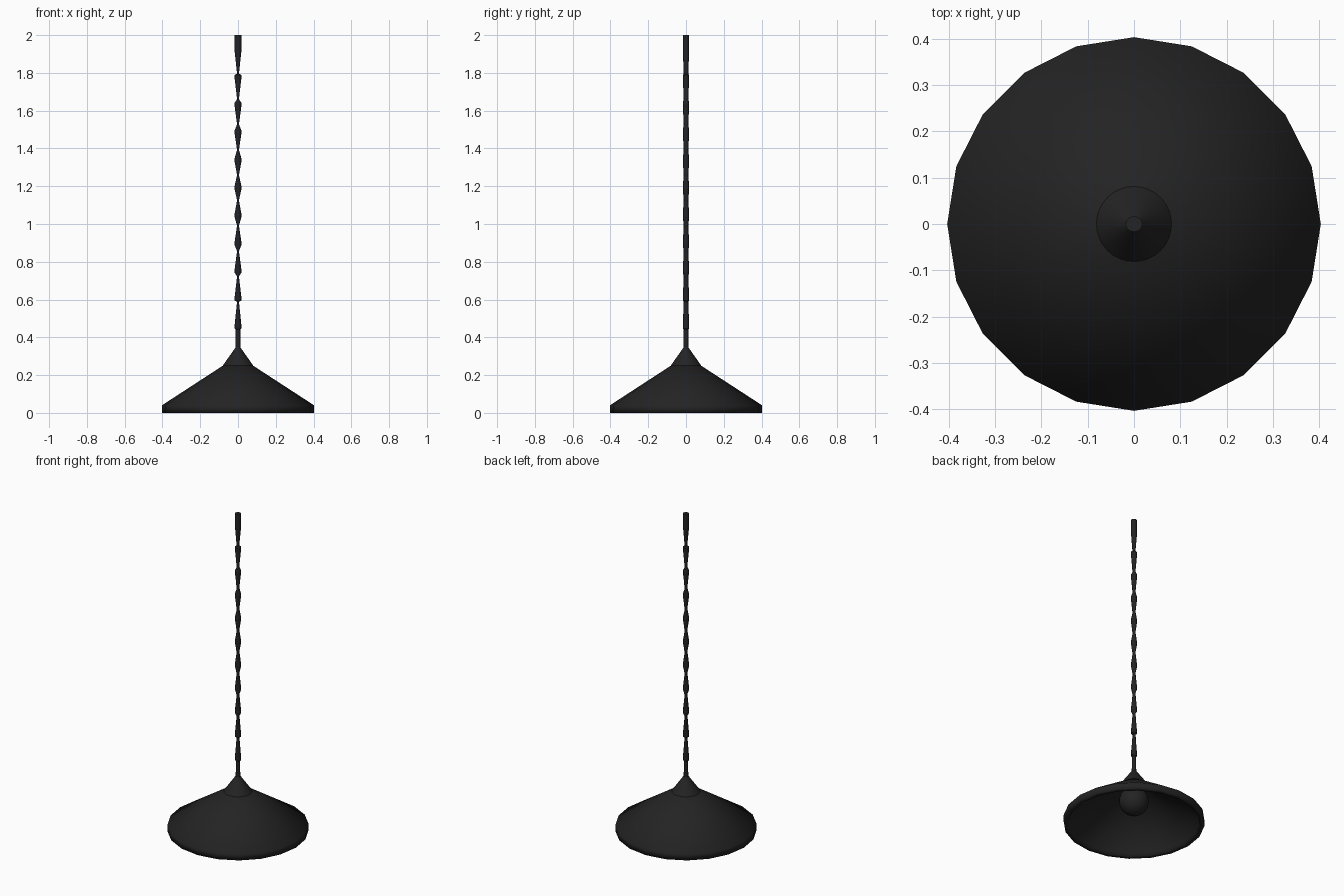
import bpy, bmesh, math

if "Cube" in bpy.data.objects:
    bpy.data.objects.remove(bpy.data.objects["Cube"])

black = bpy.data.materials.new("matte_black")
black.diffuse_color = (0.017, 0.017, 0.017, 1)
black.use_nodes = True
black.node_tree.nodes["Principled BSDF"].inputs["Base Color"].default_value = black.diffuse_color


def lathe(name, profile, sides, cap_ends=False, angle=40):
    """Stack elliptical rings (rx, ry, z) along a profile."""
    bm = bmesh.new()
    rings = []
    for rx, ry, z in profile:
        rings.append([bm.verts.new((rx * math.cos(2 * math.pi * i / sides),
                                    ry * math.sin(2 * math.pi * i / sides), z))
                      for i in range(sides)])
    for a, b in zip(rings, rings[1:]):
        for i in range(sides):
            j = (i + 1) % sides
            bm.faces.new((a[i], a[j], b[j], b[i]))
    if cap_ends:
        bm.faces.new(rings[0][::-1])
        bm.faces.new(rings[-1])
    bmesh.ops.recalc_face_normals(bm, faces=bm.faces)
    mesh = bpy.data.meshes.new(name)
    bm.to_mesh(mesh)
    bm.free()
    mesh.materials.append(black)
    ob = bpy.data.objects.new(name, mesh)
    bpy.context.collection.objects.link(ob)
    bpy.ops.object.select_all(action='DESELECT')
    ob.select_set(True)
    bpy.context.view_layer.objects.active = ob
    bpy.ops.object.shade_smooth_by_angle(angle=math.radians(angle))
    return ob


# Conical shade: inner cone, lip at the bottom, short vertical rim, outer cone
lathe("shade", [(r, r, z) for r, z in
                [(0.07, 0.225), (0.375, 0.02), (0.378, 0), (0.403, 0), (0.403, 0.04),
                 (0.08, 0.25)]], 20, True, angle=100)

# Cap joining shade and cord
lathe("cap", [(r, r, z) for r, z in [(0.081, 0.25), (0.014, 0.345)]], 32, True)

# Round bulb hanging below the shade's centre
R, C = 0.086, 0.147
bulb = [(R * math.sin(t), C - R * math.cos(t))
        for t in [math.radians(2 + 16 * k) for k in range(12)]]
lathe("bulb", [(abs(r), abs(r), z) for r, z in bulb], 24, True)

# Twisted cord: wide knots at even steps, the pinch between them drifts downwards
STEP, START, COUNT = 0.1478, 0.453, 10
WIDE, PINCH_X, PINCH_Y = 0.0185, 0.005, 0.012
cord = [(0.013, 0.014, 0.34), (0.012, 0.012, START - 0.012)]
for k in range(COUNT):
    z = START + k * STEP
    cord += [(WIDE, 0.017, z - 0.006), (WIDE, 0.017, z + 0.006)]
    f = 0.92 - 0.84 * k / (COUNT - 1)
    cord.append((PINCH_X, PINCH_Y, z + f * STEP))
cord += [(WIDE, 0.017, 1.92), (WIDE, 0.017, 2.0)]
lathe("cord", cord, 12, True)
